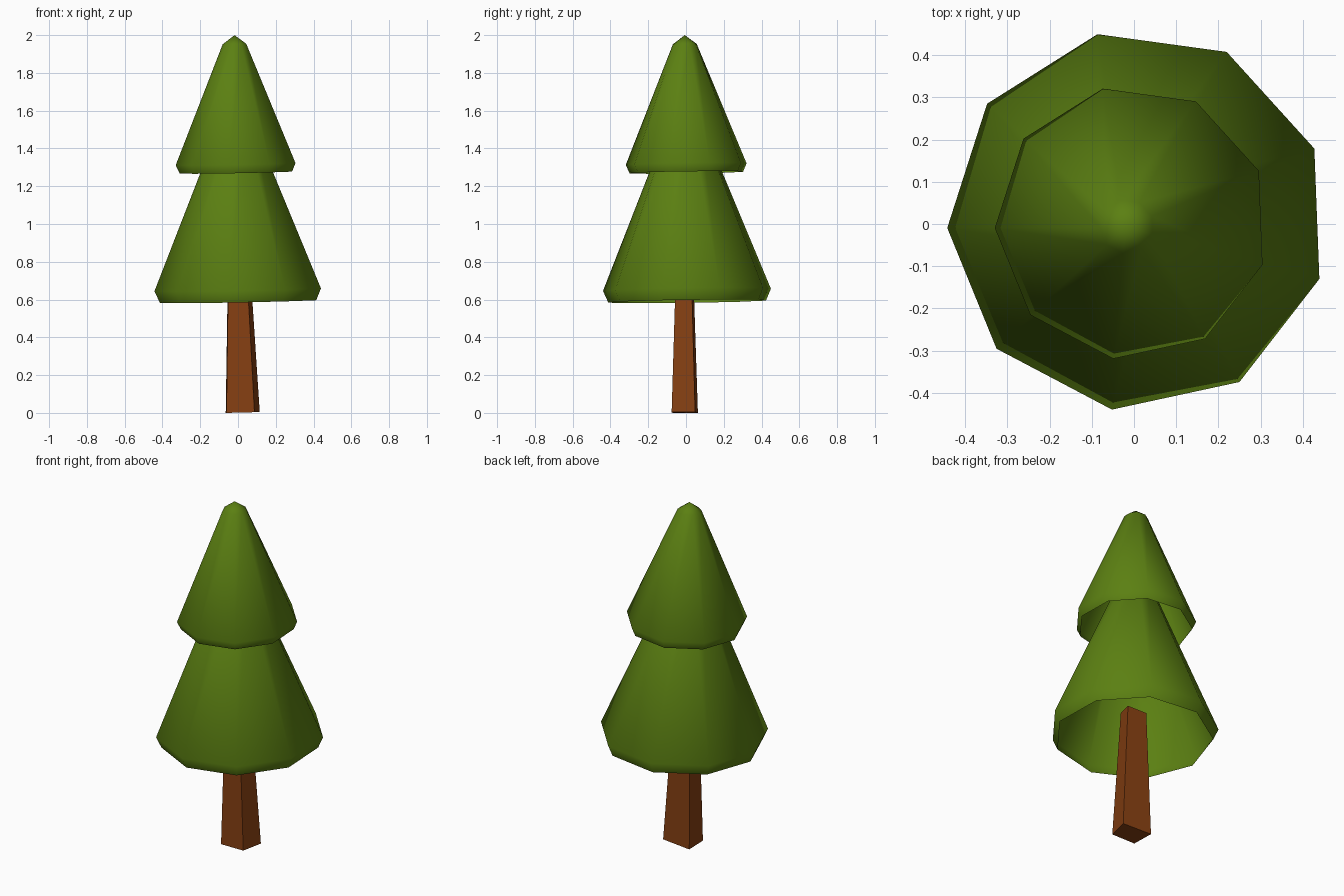
import bpy
import bmesh
import math

if "Cube" in bpy.data.objects:
    bpy.data.objects.remove(bpy.data.objects["Cube"])


def material(name, rgb):
    m = bpy.data.materials.new(name)
    m.diffuse_color = (*rgb, 1.0)
    m.use_nodes = True
    m.node_tree.nodes["Principled BSDF"].inputs["Base Color"].default_value = m.diffuse_color
    return m


leaf_green = material("leaf green", (0.105, 0.215, 0.006))
bark_brown = material("bark brown", (0.235, 0.05, 0.006))


def finish(bm, name, mat):
    bmesh.ops.recalc_face_normals(bm, faces=bm.faces)
    mesh = bpy.data.meshes.new(name)
    bm.to_mesh(mesh)
    bm.free()
    mesh.materials.append(mat)
    obj = bpy.data.objects.new(name, mesh)
    bpy.context.collection.objects.link(obj)
    bpy.ops.object.select_all(action='DESELECT')
    obj.select_set(True)
    bpy.context.view_layer.objects.active = obj
    bpy.ops.object.shade_smooth_by_angle(angle=math.radians(45))
    return obj


def bridge(bm, lower, upper):
    n = len(lower)
    for i in range(n):
        j = (i + 1) % n
        bm.faces.new((lower[i], lower[j], upper[j], upper[i]))


# Foliage: open nine-sided shell with a turned-in lip and a blunt tip
SIDES = 9
PROFILE = [(0.305, -0.045), (0.325, 0.0), (0.064, 0.635)]
TIP = 0.682


def foliage(name, location, scale):
    bm = bmesh.new()
    rings = []
    for r, z in PROFILE:
        angles = [math.radians(102.2) + math.tau * i / SIDES for i in range(SIDES)]
        rings.append([bm.verts.new((r * math.cos(a), r * math.sin(a), z)) for a in angles])
    for lower, upper in zip(rings, rings[1:]):
        bridge(bm, lower, upper)
    tip = bm.verts.new((0, 0, TIP))
    for i in range(SIDES):
        bm.faces.new((rings[-1][i], rings[-1][(i + 1) % SIDES], tip))
    obj = finish(bm, name, leaf_green)
    obj.location = location
    obj.scale = (scale,) * 3
    obj.rotation_euler = (math.radians(0.8), math.radians(-1.1), 0)  # slight lean


foliage("lower_foliage", (0.009, 0.008, 0.653), 1.39)
foliage("upper_foliage", (-0.005, 0.003, 1.318), 1.0)

# Trunk: uneven four-sided post, narrowing upward, ending inside the lower foliage
section = [(0.062, -0.066), (-0.086, -0.06), (-0.09, 0.073), (0.09, 0.058)]
bm = bmesh.new()
ends = []
for z, cx, cy, s in [(0.0, 0.025, -0.01, 1.0), (0.75, 0.006, -0.01, 0.66)]:
    ends.append([bm.verts.new((cx + x * s, cy + y * s, z + max(0, x) * 0.06))
                 for x, y in section])
bridge(bm, *ends)
for ring in ends:
    bm.faces.new(ring)
finish(bm, "trunk", bark_brown)
